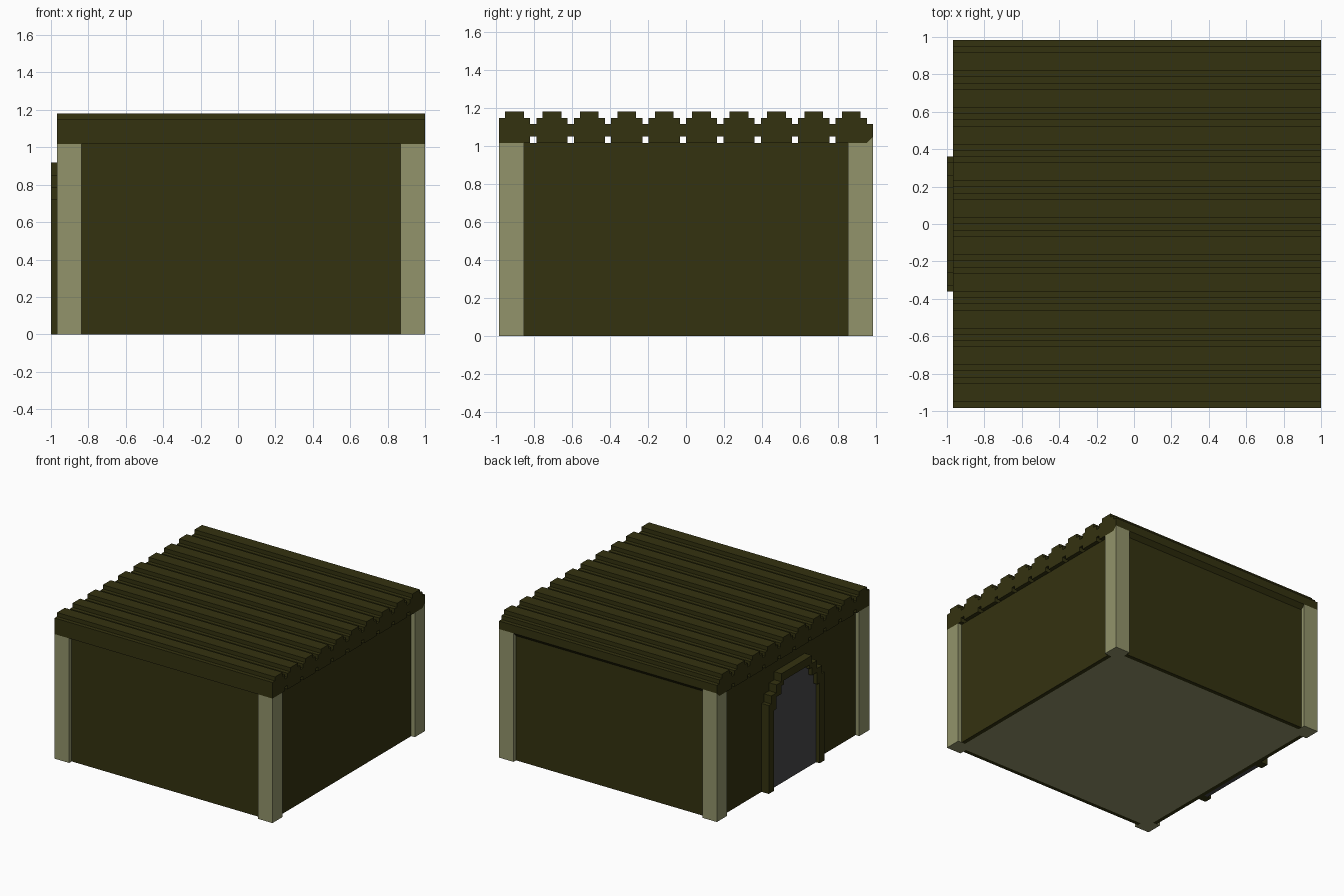
import bpy, bmesh

if "Cube" in bpy.data.objects:
    bpy.data.objects.remove(bpy.data.objects["Cube"])

V = 2 / 61            # block unit: the hut is 61 x 60 x 36 blocks
X0, Y0 = -1.0, -30 * V


def material(name, rgb):
    m = bpy.data.materials.new(name)
    m.diffuse_color = (*rgb, 1)
    m.use_nodes = True
    m.node_tree.nodes["Principled BSDF"].inputs["Base Color"].default_value = m.diffuse_color
    return m


DARK = material("dark olive wood", (0.034, 0.032, 0.005))
PALE = material("pale khaki", (0.29, 0.296, 0.147))
GREY = material("charcoal door", (0.064, 0.064, 0.068))


def prism(name, profile, x1, x2, mat):
    """Extrude a (y, z) profile, in blocks, along x from x1 to x2."""
    bm = bmesh.new()
    verts = [bm.verts.new((X0 + x1 * V, Y0 + y * V, z * V)) for y, z in profile]
    face = bm.faces.new(verts)
    ext = bmesh.ops.extrude_face_region(bm, geom=[face])
    moved = [g for g in ext["geom"] if isinstance(g, bmesh.types.BMVert)]
    bmesh.ops.translate(bm, verts=moved, vec=((x2 - x1) * V, 0, 0))
    bmesh.ops.recalc_face_normals(bm, faces=bm.faces)
    me = bpy.data.meshes.new(name)
    bm.to_mesh(me)
    bm.free()
    me.materials.append(mat)
    ob = bpy.data.objects.new(name, me)
    bpy.context.collection.objects.link(ob)
    return ob


def box(name, x, y, z, mat):
    return prism(name, [(y[0], z[0]), (y[1], z[0]), (y[1], z[1]), (y[0], z[1])], *x, mat)


def arch(steps):
    """Stepped arch outline from (half width, height) pairs, left foot to right foot."""
    left = [(30 - steps[0][0], 0)]
    for i, (w, h) in enumerate(steps):
        left.append((30 - w, h))
        if i + 1 < len(steps):
            left.append((30 - steps[i + 1][0], h))
    return left + [(60 - y, z) for y, z in reversed(left)]


# Floor and corner posts
box("floor", (3, 59), (2, 58), (0, 1), PALE)
for xs in ((1, 5), (57, 61)):
    for ys in ((0, 4), (56, 60)):
        box("corner_post", xs, ys, (0, 31), PALE)
    prism("post_cap", [(59, 31), (60, 31), (60, 32)], *xs, PALE)

# Walls, set one block back from the posts
for ys in ((1, 2), (58, 59)):
    box("long_wall", (5, 57), ys, (0, 31), DARK)
for xs in ((2, 3), (59, 60)):
    box("end_wall", xs, (4, 56), (0, 31), DARK)

# Roof of ten stepped logs with a small gap below each joint
top, bottom = [], []
for i in range(10):
    a = 6 * i
    top += [(a, 35), (a + 1, 35), (a + 1, 36), (a + 4, 36),
            (a + 4, 35), (a + 5, 35), (a + 5, 34), (a + 6, 34)]
    if i < 9:
        bottom += [(a, 31), (a + 5, 31), (a + 5, 32), (a + 6, 32)]
    else:
        bottom += [(a, 31), (a + 5, 31), (a + 6, 32)]
prism("log_roof", top + bottom[::-1], 1, 61, DARK)

# Stepped door frame and door
outer = arch([(11, 22), (10, 24), (8, 26), (6, 28)])
inner = arch([(9, 20), (8, 23), (6, 25), (5, 26)])
prism("door_frame", outer + inner[::-1], 0, 2, DARK)
prism("door", inner, 1, 2, GREY)
